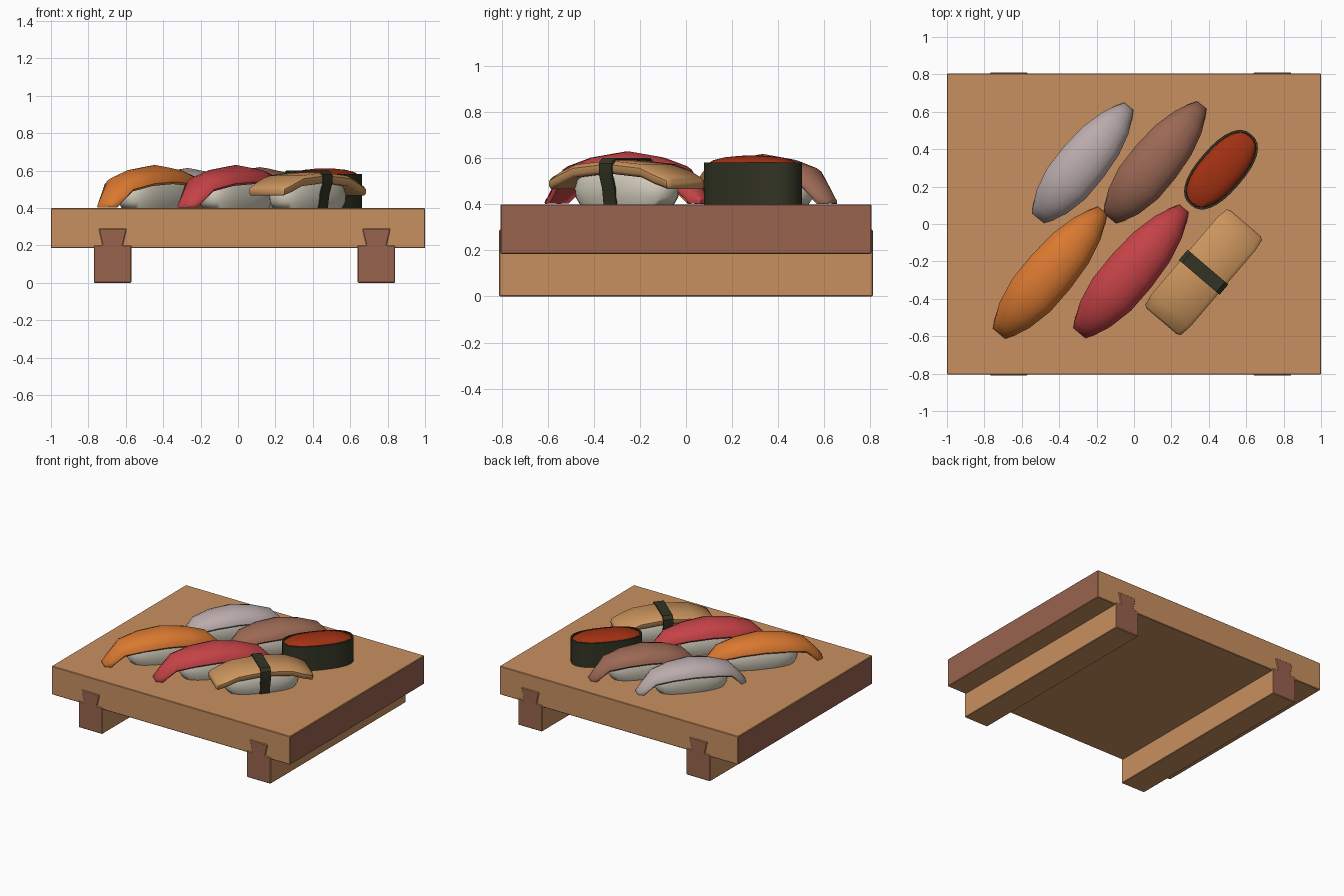
import bpy, bmesh, math
from mathutils import Matrix

if "Cube" in bpy.data.objects:
    bpy.data.objects.remove(bpy.data.objects["Cube"])


def mat(name, c):
    m = bpy.data.materials.new(name)
    m.diffuse_color = (*c, 1)
    m.use_nodes = True
    m.node_tree.nodes["Principled BSDF"].inputs["Base Color"].default_value = m.diffuse_color
    return m


WOOD = mat("board wood", (0.58, 0.28, 0.115))
GRAIN = mat("end grain wood", (0.32, 0.125, 0.075))
RICE = mat("rice white", (0.64, 0.60, 0.50))
ORANGE = mat("salmon orange", (0.70, 0.19, 0.03))
RED = mat("tuna red", (0.56, 0.055, 0.062))
PALE = mat("pale fish", (0.50, 0.41, 0.41))
BROWN = mat("brown fish", (0.33, 0.14, 0.09))
ROE = mat("roe red", (0.36, 0.03, 0.006))
WEED = mat("seaweed green", (0.032, 0.034, 0.017))
EGG = mat("egg tan", (0.60, 0.30, 0.11))

TOP = 0.40  # board surface


def loft(name, rings, mats, place=None, smooth=40, bevel=0):
    """Skin a list of equal closed rings, cap both ends."""
    bm = bmesh.new()
    vs = [[bm.verts.new(p) for p in r] for r in rings]
    n = len(rings[0])
    for a, b in zip(vs, vs[1:]):
        for i in range(n):
            j = (i + 1) % n
            bm.faces.new((a[i], a[j], b[j], b[i]))
    bm.faces.new(vs[0][::-1])
    bm.faces.new(vs[-1])
    bmesh.ops.recalc_face_normals(bm, faces=bm.faces)
    if bevel:
        bmesh.ops.bevel(bm, geom=bm.edges[:], offset=bevel, segments=1, affect='EDGES')
    me = bpy.data.meshes.new(name)
    bm.to_mesh(me)
    bm.free()
    ob = bpy.data.objects.new(name, me)
    bpy.context.collection.objects.link(ob)
    for m in mats:
        me.materials.append(m)
    if place:  # x, y, angle in degrees
        ob.matrix_world = Matrix.Translation((place[0], place[1], 0)) @ Matrix.Rotation(math.radians(place[2]), 4, 'Z')
    if smooth:
        bpy.ops.object.select_all(action='DESELECT')
        bpy.context.view_layer.objects.active = ob
        ob.select_set(True)
        bpy.ops.object.shade_smooth_by_angle(angle=math.radians(smooth))
    return ob


def oval(a, b, z, power=2.4, n=32):
    """Rounded outline between an ellipse and a rectangle."""
    pts = []
    for i in range(n):
        t = 2 * math.pi * i / n
        c, s = math.cos(t), math.sin(t)
        pts.append((math.copysign(abs(c) ** (2 / power), c) * a,
                    math.copysign(abs(s) ** (2 / power), s) * b, z))
    return pts


def end_grain(ob, axis):
    """Darker colour on the two faces across the grain."""
    for f in ob.data.polygons:
        f.material_index = 1 if abs(f.normal[axis]) > 0.9 else 0


# Board
rect = [(-1, -0.805), (1, -0.805), (1, 0.805), (-1, 0.805)]
board = loft("board", [[(x, y, z) for x, y in rect] for z in (0.185, TOP)], [WOOD, GRAIN], smooth=0, bevel=0.004)
end_grain(board, 0)

# Feet with dovetail tenons
foot = [(-0.10, 0), (0.10, 0), (0.10, 0.20), (0.055, 0.20), (0.075, 0.29),
        (-0.075, 0.29), (-0.055, 0.20), (-0.10, 0.20)]
for side, cx in (("left", -0.67), ("right", 0.74)):
    ob = loft(side + "_foot", [[(cx + x, y, z) for x, z in foot] for y in (-0.811, 0.811)],
              [WOOD, GRAIN], smooth=0, bevel=0.004)
    end_grain(ob, 1)


# Rice pads
def rice(name, place, a=0.27, b=0.108):
    levels = [(0.90, 0), (0.98, 0.03), (1.0, 0.07), (0.94, 0.115), (0.80, 0.15), (0.5, 0.168)]
    loft(name, [oval(a * s, b * s, TOP + h, 2.6) for s, h in levels], [RICE], place, 60)


# Draped fish slices: position along, half width, top, lower edge
FISH = [(-1, 0.042, 0.43, 0.408), (-0.9, 0.068, 0.485, 0.415), (-0.7, 0.105, 0.57, 0.50),
        (-0.38, 0.134, 0.608, 0.53), (0, 0.137, 0.63, 0.54), (0.38, 0.125, 0.608, 0.53),
        (0.7, 0.093, 0.57, 0.50), (0.9, 0.056, 0.485, 0.415), (1, 0.032, 0.43, 0.408)]


def fish(name, material, place, half, high=1.0, wide=1.0):
    rings = []
    k = 8
    for t, w, top, edge in FISH:
        w *= wide
        top, edge = TOP + (top - TOP) * high, TOP + (edge - TOP) * high
        low = max(edge - 0.012, TOP + 0.002)
        under = max(top - 0.05, low + 0.002)
        ring = []
        for i in range(k + 1):
            a = math.pi * i / k
            ring.append((t * half, w * math.cos(a), edge + (top - edge) * math.sin(a)))
        for i in range(k + 1):
            a = math.pi * (1 - i / k)
            ring.append((t * half, 0.92 * w * math.cos(a), low + (under - low) * math.sin(a)))
        rings.append(ring)
    loft(name, rings, [material], place, 50)


for name, m, place, half, high, wide in (
        ("orange_fish", ORANGE, (-0.445, -0.257, 50), 0.43, 1.0, 1.0),
        ("red_fish", RED, (-0.012, -0.25, 50), 0.435, 1.0, 1.0),
        ("pale_fish", PALE, (-0.27, 0.33, 51), 0.385, 0.93, 0.98),
        ("brown_fish", BROWN, (0.117, 0.333, 51), 0.39, 0.95, 1.0)):
    fish(name, m, place, half, high, wide)
    rice(name + "_rice", place, 0.26)

# Egg slab, bent down at both ends
EP = (0.372, -0.258, 49.5)
rice("egg_rice", EP, 0.265, 0.115)
slab = []
for t, w, z, h in ((-0.345, 0.105, 0.488, 0.015), (-0.335, 0.125, 0.491, 0.025), (-0.27, 0.135, 0.515, 0.028),
                   (-0.19, 0.135, 0.545, 0.028), (0, 0.135, 0.562, 0.028), (0.19, 0.135, 0.545, 0.028),
                   (0.27, 0.135, 0.515, 0.028), (0.335, 0.125, 0.491, 0.025), (0.345, 0.105, 0.488, 0.015)):
    shape = [(-1, -0.5), (-0.9, -1), (0.9, -1), (1, -0.5), (1, 0.4), (0.85, 1), (-0.85, 1), (-1, 0.4)]
    slab.append([(t, v * w, z + q * h) for v, q in shape])
loft("egg_slab", slab, [EGG], EP, 50)

# Seaweed belt around egg and rice
half_belt = [(0.112, 0.40), (0.122, 0.47), (0.143, 0.53), (0.143, 0.578), (0.12, 0.60)]
outer = half_belt + [(-v, z) for v, z in reversed(half_belt)]
inner = [(v * 0.93, z - (0.008 if z > 0.55 else 0)) for v, z in reversed(outer)]
belt = outer + inner
bm_rings = [[(u, v, z) for v, z in belt] for u in (-0.036, 0.036)]
loft("seaweed_belt", bm_rings, [WEED], EP, 35)

# Seaweed cup with roe
RP = (0.465, 0.29, 49)
a, b = 0.249, 0.124
loft("seaweed_cup", [oval(a, b, TOP), oval(a, b, 0.582), oval(a - 0.012, b - 0.012, 0.582),
                     oval(a - 0.012, b - 0.012, 0.555)], [WEED], RP, 40)
loft("roe", [oval((a - 0.012) * s, (b - 0.012) * s, z) for s, z in
             ((1, 0.55), (0.99, 0.574), (0.85, 0.592), (0.6, 0.604), (0.3, 0.61), (0.08, 0.612))], [ROE], RP, 50)
